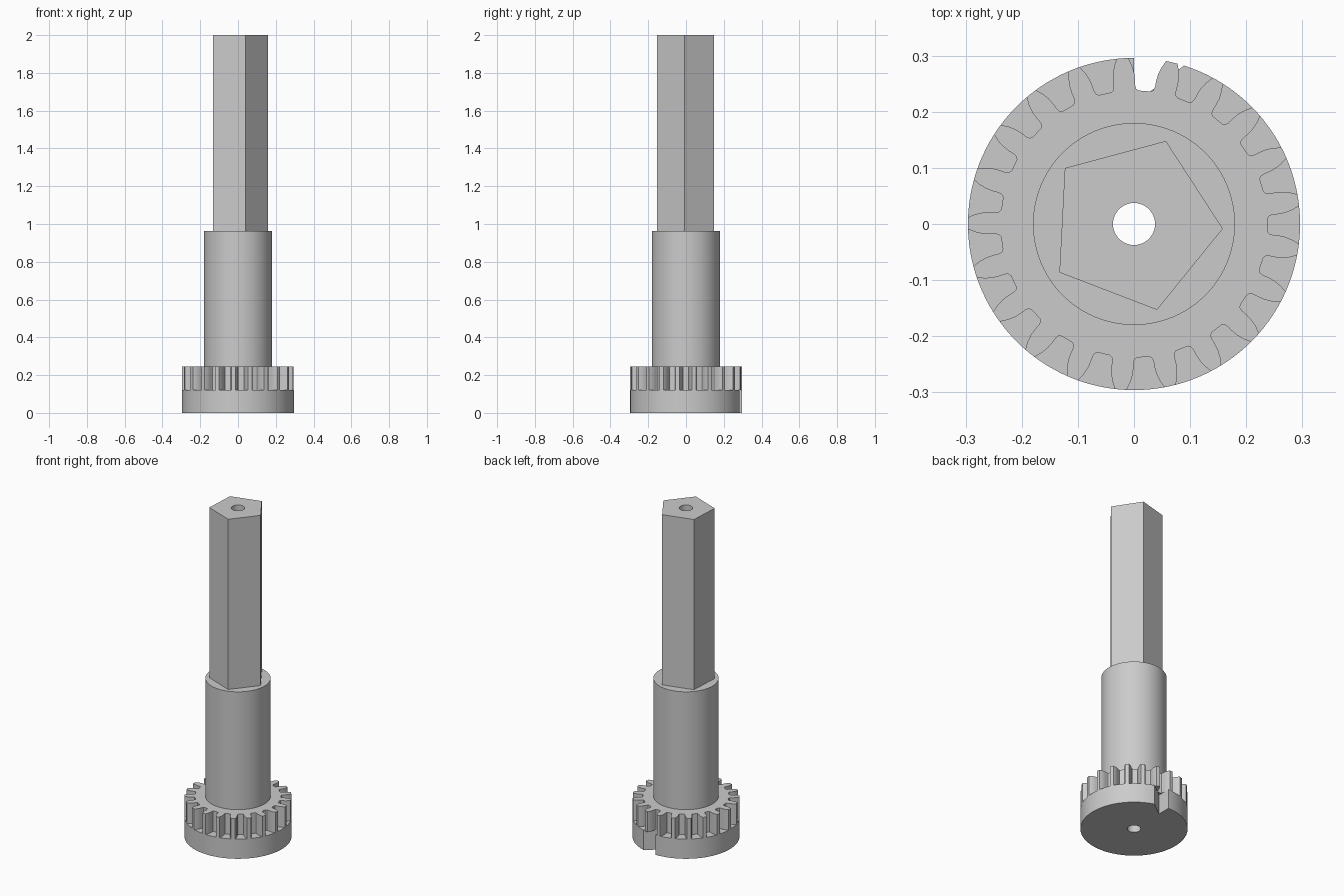
import bpy
import bmesh
from math import sin, cos, pi, radians, atan2

if "Cube" in bpy.data.objects:
    bpy.data.objects.remove(bpy.data.objects["Cube"], do_unlink=True)

RIM = 0.296      # shared radius of base disc and tooth tips
BORE = 0.0375    # hole running through the whole shaft
TEETH = 21

grey = bpy.data.materials.new("plain grey")
grey.use_nodes = True
colour = (0.6, 0.6, 0.6, 1)
grey.diffuse_color = colour
grey.node_tree.nodes["Principled BSDF"].inputs["Base Color"].default_value = colour


def polar(r, a):
    return (r * cos(a), r * sin(a))


def ring(r, sides, start=0.0):
    return [polar(r, start + 2 * pi * i / sides) for i in range(sides)]


def prism(name, outline, z0, z1):
    """Extrude an outline, pierced by the bore, from z0 to z1."""
    bm = bmesh.new()
    edges = []
    for loop in (outline, ring(BORE, 48)):
        vs = [bm.verts.new((x, y, z0)) for x, y in loop]
        edges += [bm.edges.new((a, b)) for a, b in zip(vs, vs[1:] + vs[:1])]
    bmesh.ops.triangle_fill(bm, use_beauty=True, edges=edges, normal=(0, 0, 1))
    top = bmesh.ops.extrude_face_region(bm, geom=bm.faces[:], use_keep_orig=True)
    moved = [g for g in top["geom"] if isinstance(g, bmesh.types.BMVert)]
    bmesh.ops.translate(bm, verts=moved, vec=(0, 0, z1 - z0))
    bmesh.ops.recalc_face_normals(bm, faces=bm.faces[:])
    for f in bm.faces:
        f.smooth = True
    mesh = bpy.data.meshes.new(name)
    bm.to_mesh(mesh)
    bm.free()
    mesh.set_sharp_from_angle(angle=radians(30))
    mesh.materials.append(grey)
    obj = bpy.data.objects.new(name, mesh)
    bpy.context.collection.objects.link(obj)
    return obj


# Base disc with a V-shaped notch at the back
start, sweep, steps = radians(90), radians(342.5), 120
disc = [polar(RIM, start + sweep * i / steps) for i in range(steps + 1)]
prism("base_disc", disc + [(0, 0.214)], 0, 0.12)

# Gear ring: (radius, half width) down one flank of a tooth gap
flank = [(RIM, 0.034), (0.283, 0.0265), (0.27, 0.0215), (0.258, 0.019),
         (0.247, 0.0178), (0.241, 0.0155), (0.238, 0.011)]
gear = []
for i in range(TEETH):
    mid = radians(85.4) + 2 * pi * i / TEETH
    side = [(r, atan2(w, r)) for r, w in flank]
    gear += [polar(r, mid - a) for r, a in side]
    gear += [polar(r, mid + a) for r, a in reversed(side)]
    gear.append(polar(RIM, mid + pi / TEETH))
prism("gear_ring", gear, 0.12, 0.245)

# Round collar and five-sided drive shaft
prism("round_collar", ring(0.18, 96), 0.245, 0.963)
prism("five_sided_shaft", ring(0.1585, 5, radians(-3)), 0.963, 2.0)
